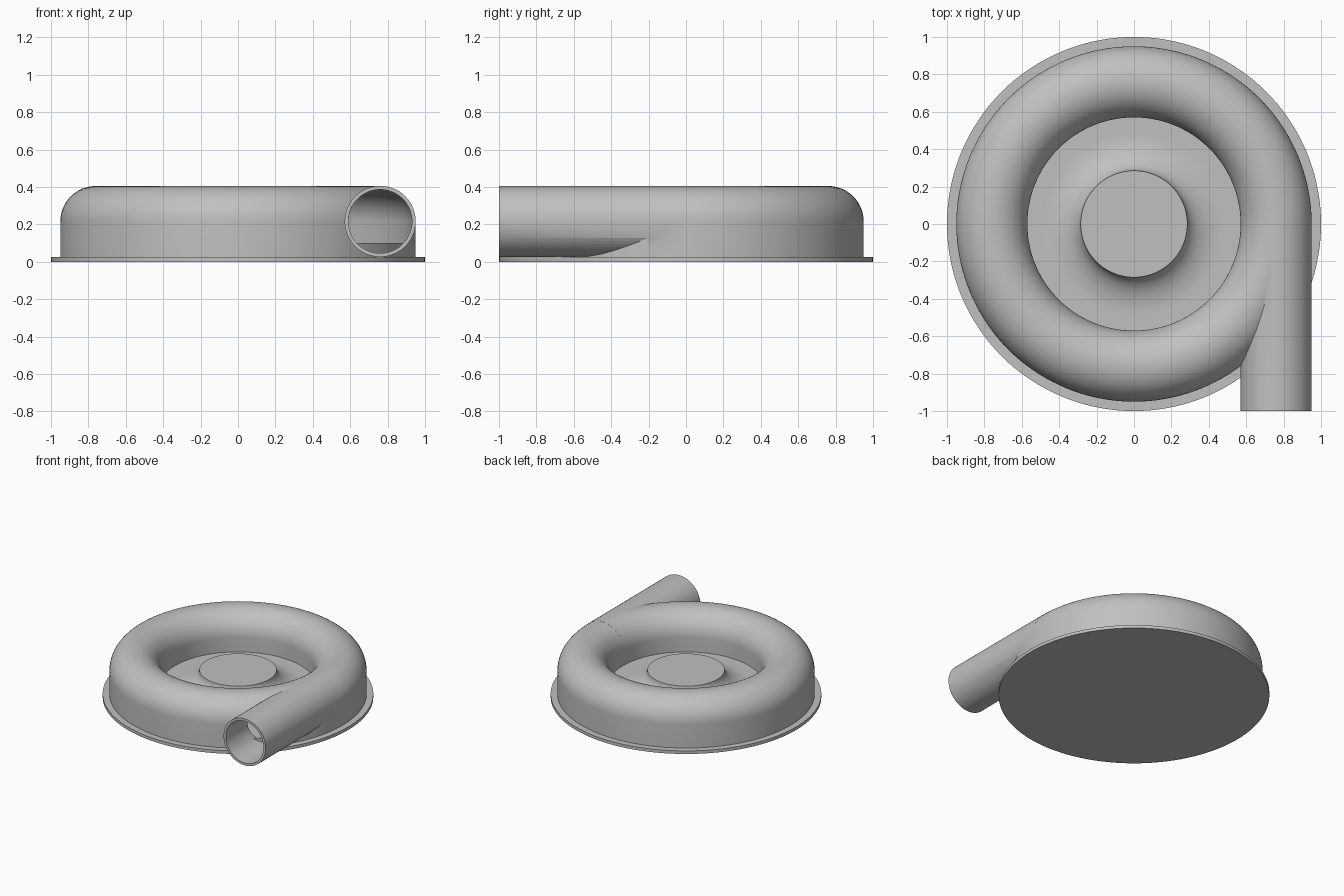
import bpy
import bmesh
import math
from mathutils import Matrix, Vector

if "Cube" in bpy.data.objects:
    bpy.data.objects.remove(bpy.data.objects["Cube"], do_unlink=True)

RING = 0.76      # radius of the channel centre line
TUBE = 0.19      # outer radius of the channel and outlet
WALL = 0.02
AXIS_Z = 0.215   # height of the channel centre line
FLOOR = 0.10
FLANGE = 0.025
HUB = 0.285

grey = bpy.data.materials.new("plain grey")
grey.use_nodes = True
color = (0.53, 0.53, 0.53, 1)
grey.diffuse_color = color
grey.node_tree.nodes["Principled BSDF"].inputs["Base Color"].default_value = color


def finish(name, bm):
    bmesh.ops.remove_doubles(bm, verts=bm.verts, dist=1e-5)
    bmesh.ops.recalc_face_normals(bm, faces=bm.faces)
    mesh = bpy.data.meshes.new(name)
    bm.to_mesh(mesh)
    bm.free()
    mesh.materials.append(grey)
    obj = bpy.data.objects.new(name, mesh)
    bpy.context.collection.objects.link(obj)
    return obj


def lathe(name, profile, closed=False, steps=144):
    """Revolve (radius, height) points about the vertical axis."""
    bm = bmesh.new()
    verts = [bm.verts.new((r, 0, z)) for r, z in profile]
    edges = [bm.edges.new(pair) for pair in zip(verts, verts[1:])]
    if closed:
        edges.append(bm.edges.new((verts[-1], verts[0])))
    bmesh.ops.spin(bm, geom=verts + edges, cent=(0, 0, 0), axis=(0, 0, 1),
                   angle=math.tau, steps=steps)
    return finish(name, bm)


def pipe_solid(name, radius, front, back):
    """Solid cylinder along y on the outlet axis."""
    bm = bmesh.new()
    place = (Matrix.Translation(Vector((RING, (front + back) / 2, AXIS_Z + 0.001)))
             @ Matrix.Rotation(math.pi / 2, 4, "X"))
    bmesh.ops.create_cone(bm, cap_ends=True, segments=64, radius1=radius,
                          radius2=radius, depth=back - front, matrix=place)
    return finish(name, bm)


def arch(radius, count=32):
    """Half circle over the channel, from the outside to the inside."""
    return [(RING + radius * math.cos(math.pi * i / count),
             AXIS_Z + radius * math.sin(math.pi * i / count))
            for i in range(count + 1)]


def combine(target, other, operation):
    other.hide_render = True
    mod = target.modifiers.new(operation, "BOOLEAN")
    mod.operation = operation
    mod.solver = "EXACT"
    mod.object = other
    bpy.context.view_layer.update()
    graph = bpy.context.evaluated_depsgraph_get()
    mesh = bpy.data.meshes.new_from_object(target.evaluated_get(graph))
    target.modifiers.clear()
    target.data = mesh
    bpy.data.objects.remove(other, do_unlink=True)


# Base flange
flange = lathe("base_flange", [(0, 0), (1, 0), (1, FLANGE), (0, FLANGE)])

# Ring-shaped housing joined to the tangential outlet
outer = RING + TUBE
housing = lathe("volute_housing", [(0, 0.02), (outer, 0.02)] + arch(TUBE)
                + [(RING - TUBE, FLOOR), (0, FLOOR)])
combine(housing, pipe_solid("outlet_pipe", TUBE, -1, -0.01), "UNION")

# Hollow channel and outlet bore, stopping at the raised floor
bore = pipe_solid("outlet_bore", TUBE - WALL, -1.1, -0.01)
step = lathe("floor_step", [(0, -0.1), (outer, -0.1), (outer, FLOOR), (0, FLOOR)])
combine(bore, step, "DIFFERENCE")
inner = TUBE - WALL
channel = lathe("channel", [(RING + inner, FLOOR)] + arch(inner)
                + [(RING - inner, FLOOR)], closed=True)
combine(channel, bore, "UNION")
combine(housing, channel, "DIFFERENCE")

# Flared centre hub
top, spread = 0.22, 0.2
flare = []
for i in range(17):
    t = math.pi / 2 * i / 16
    flare.append((HUB + spread * (1 - math.cos(t)),
                  top - (top - FLOOR - 0.001) * math.sin(t)))
hub = lathe("centre_hub", [(0, top)] + flare
            + [(HUB + spread, FLOOR - 0.01), (0, FLOOR - 0.01)])

# Smooth curved walls, crisp rims
for obj in (flange, housing, hub):
    bpy.ops.object.select_all(action="DESELECT")
    obj.select_set(True)
    bpy.context.view_layer.objects.active = obj
    bpy.ops.object.shade_smooth_by_angle(angle=math.radians(30))
